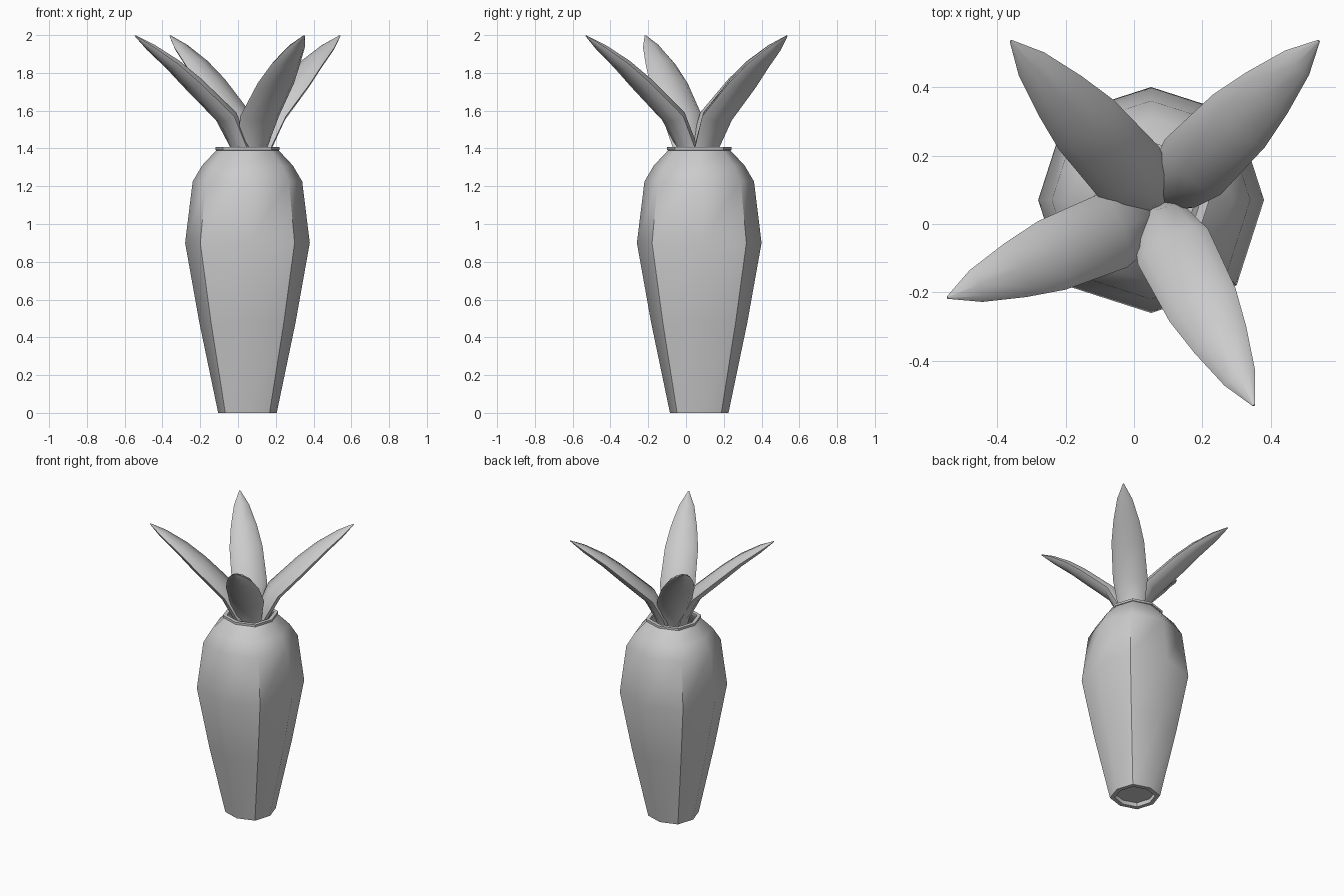
import bpy, bmesh, math
from mathutils import Vector

if "Cube" in bpy.data.objects:
    bpy.data.objects.remove(bpy.data.objects["Cube"])


def skin(name, rings, cap_start=True, cap_end=True, angle=50):
    """Join successive vertex rings into a smooth shaded mesh object."""
    bm = bmesh.new()
    rows = [[bm.verts.new(p) for p in ring] for ring in rings]
    n = len(rows[0])
    for a, b in zip(rows, rows[1:]):
        for i in range(n):
            j = (i + 1) % n
            bm.faces.new((a[i], a[j], b[j], b[i]))
    if cap_start:
        bm.faces.new(rows[0][::-1])
    if cap_end:
        bm.faces.new(rows[-1])
    bmesh.ops.recalc_face_normals(bm, faces=bm.faces)
    mesh = bpy.data.meshes.new(name)
    bm.to_mesh(mesh)
    bm.free()
    ob = bpy.data.objects.new(name, mesh)
    bpy.context.collection.objects.link(ob)
    bpy.ops.object.select_all(action='DESELECT')
    ob.select_set(True)
    bpy.context.view_layer.objects.active = ob
    bpy.ops.object.shade_smooth_by_angle(angle=math.radians(angle))
    return ob


# Hollow eight-sided vase: recessed foot, outer wall, lip, inner wall, floor
CX, CY = 0.05, 0.07
profile = [(0.125, 0.03), (0.125, 0.0), (0.155, 0.0), (0.255, 0.48),
           (0.33, 0.90), (0.29, 1.225), (0.24, 1.31), (0.165, 1.39),
           (0.17, 1.392), (0.17, 1.407), (0.145, 1.407), (0.145, 1.385),
           (0.215, 1.30), (0.265, 1.21), (0.302, 0.90), (0.228, 0.48),
           (0.13, 0.05)]


def octagon(r, z):
    pts = []
    for i in range(8):
        a = i * math.pi / 4
        k = r * (1.07 if i % 2 else 1.0)
        pts.append((CX + k * math.cos(a), CY + k * math.sin(a), z))
    return pts


skin("vase", [octagon(r, z) for r, z in profile])

# Leaf: (outward distance, height, half width, half thickness)
stations = [(-0.02, 1.25, 0.06, 0.035), (0.015, 1.41, 0.088, 0.042),
            (0.095, 1.57, 0.115, 0.046), (0.285, 1.745, 0.108, 0.042),
            (0.40, 1.845, 0.085, 0.034), (0.525, 1.935, 0.05, 0.022),
            (0.615, 1.997, 0.004, 0.003)]


def leaf(name, tip_x, tip_y, azimuth):
    a = math.radians(azimuth)
    out = Vector((math.cos(a), math.sin(a), 0))
    side = Vector((-out.y, out.x, 0))
    base = Vector((tip_x, tip_y, 0)) - out * stations[-1][0]
    centres = [base + out * s + Vector((0, 0, z)) for s, z, _, _ in stations]
    rings = []
    for i, (_, _, w, t) in enumerate(stations):
        tangent = (centres[min(i + 1, len(centres) - 1)] - centres[max(i - 1, 0)]).normalized()
        normal = tangent.cross(side)
        rings.append([centres[i] + side * w * math.cos(k * math.pi / 4)
                      + normal * t * math.sin(k * math.pi / 4) for k in range(8)])
    return skin(name, rings, angle=70)


leaf("leaf_back_right", 0.54, 0.535, 45)
leaf("leaf_back_left", -0.36, 0.535, 132)
leaf("leaf_front_left", -0.545, -0.215, 202)
leaf("leaf_front_right", 0.35, -0.53, 297)
